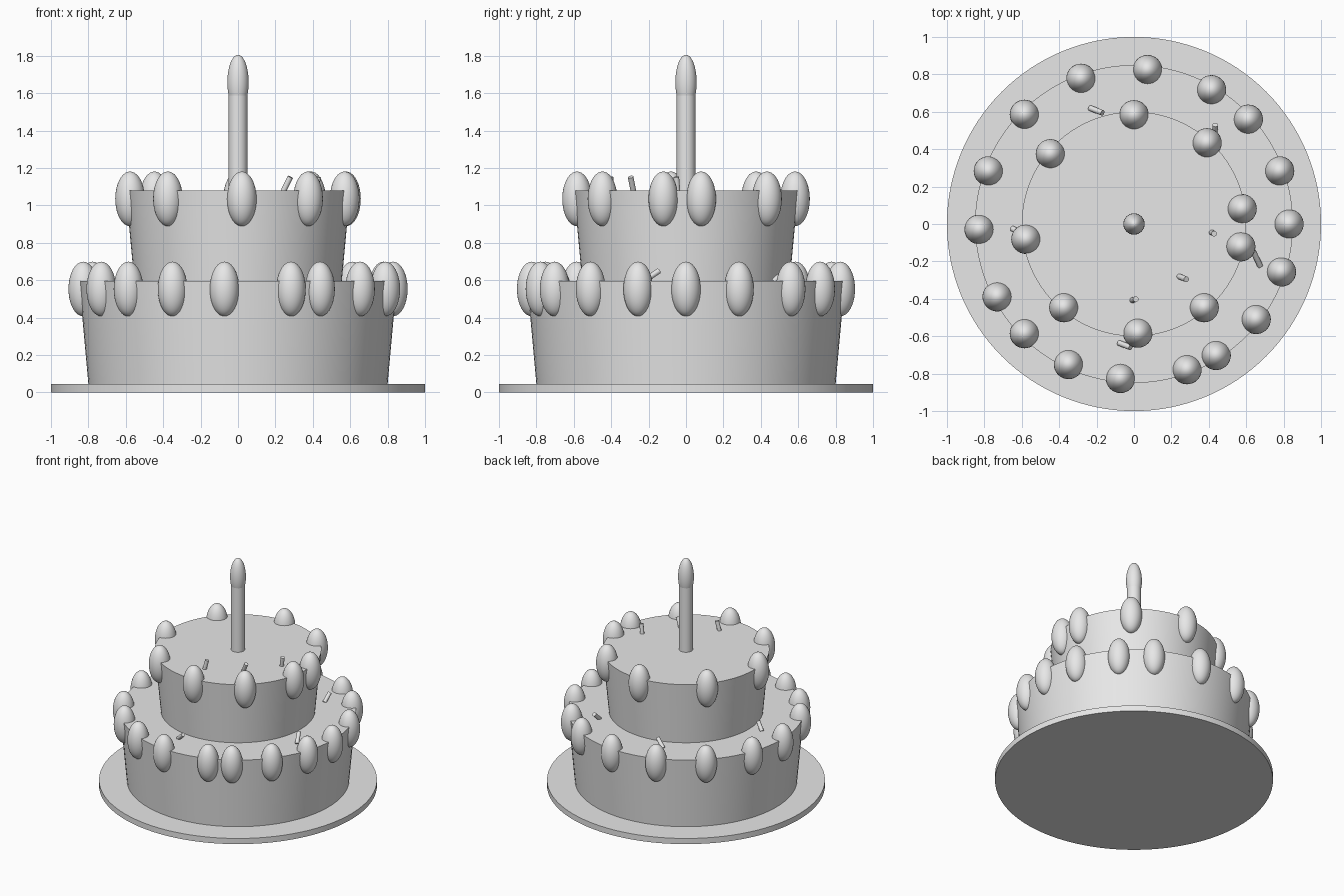
import bpy
from math import radians, cos, sin
from mathutils import Vector

cube = bpy.data.objects.get("Cube")
if cube:
    bpy.data.objects.remove(cube, do_unlink=True)

grey = bpy.data.materials.new("plain grey")
grey.use_nodes = True
grey.diffuse_color = (0.8, 0.8, 0.8, 1)
grey.node_tree.nodes["Principled BSDF"].inputs["Base Color"].default_value = (0.8, 0.8, 0.8, 1)


def finish(name):
    obj = bpy.context.object
    obj.name = name
    obj.data.materials.append(grey)
    bpy.ops.object.shade_smooth_by_angle(angle=radians(40))
    return obj


def frustum(name, r_low, r_high, z_low, z_high, sides=96):
    bpy.ops.mesh.primitive_cone_add(vertices=sides, radius1=r_low, radius2=r_high,
                                    depth=z_high - z_low, location=(0, 0, (z_low + z_high) / 2))
    return finish(name)


def ellipsoid(name, location, radius, half_height):
    bpy.ops.mesh.primitive_uv_sphere_add(segments=32, ring_count=20, radius=1, location=location)
    bpy.context.object.scale = (radius, radius, half_height)
    return finish(name)


def drop_ring(name, ring_radius, z, angles):
    for i, a in enumerate(angles):
        a = radians(a)
        ellipsoid(f"{name}_{i + 1}", (ring_radius * cos(a), ring_radius * sin(a), z), 0.079, 0.146)


def sprinkle(name, base, tip):
    base, tip = Vector(base), Vector(tip)
    axis = tip - base
    bpy.ops.mesh.primitive_cylinder_add(vertices=16, radius=0.015, depth=axis.length,
                                        location=(base + tip) / 2,
                                        rotation=axis.to_track_quat('Z', 'Y').to_euler())
    finish(name)


# Plate and the two flared tiers
frustum("plate", 1.0, 1.0, 0, 0.045, 128)
frustum("lower_tier", 0.80, 0.85, 0.045, 0.597)
frustum("upper_tier", 0.555, 0.60, 0.597, 1.08)

# Icing drops around each rim
drop_ring("lower_icing_drop", 0.828, 0.553,
          [85, 60, 42.5, 20, 0, -18, -38, -58, -70, -95, -115, -135, -152, -178, 160, 135, 110])
drop_ring("upper_icing_drop", 0.583, 1.035,
          [90, 48, 8, -12, -50, -88, -130, -172, 140])

# Candle and flame
frustum("candle", 0.05, 0.05, 1.08, 1.59, 48)
ellipsoid("flame", (0, 0, 1.658), 0.057, 0.147)

# Sprinkles leaning on the tier tops
top_sprinkles = [((0.24, -0.28), (0.28, -0.296)),
                 ((0.415, -0.045), (0.428, -0.052)),
                 ((-0.01, -0.408), (0.01, -0.402))]
for i, (b, t) in enumerate(top_sprinkles):
    sprinkle(f"upper_sprinkle_{i + 1}", (*b, 1.07), (*t, 1.152))

low_sprinkles = [((-0.235, 0.62), (-0.168, 0.594)),
                 ((-0.65, -0.025), (-0.6, -0.05)),
                 ((0.675, -0.225), (0.637, -0.145)),
                 ((-0.08, -0.636), (-0.018, -0.66)),
                 ((0.43, 0.47), (0.435, 0.53))]
for i, (b, t) in enumerate(low_sprinkles):
    sprinkle(f"lower_sprinkle_{i + 1}", (*b, 0.595), (*t, 0.65))
